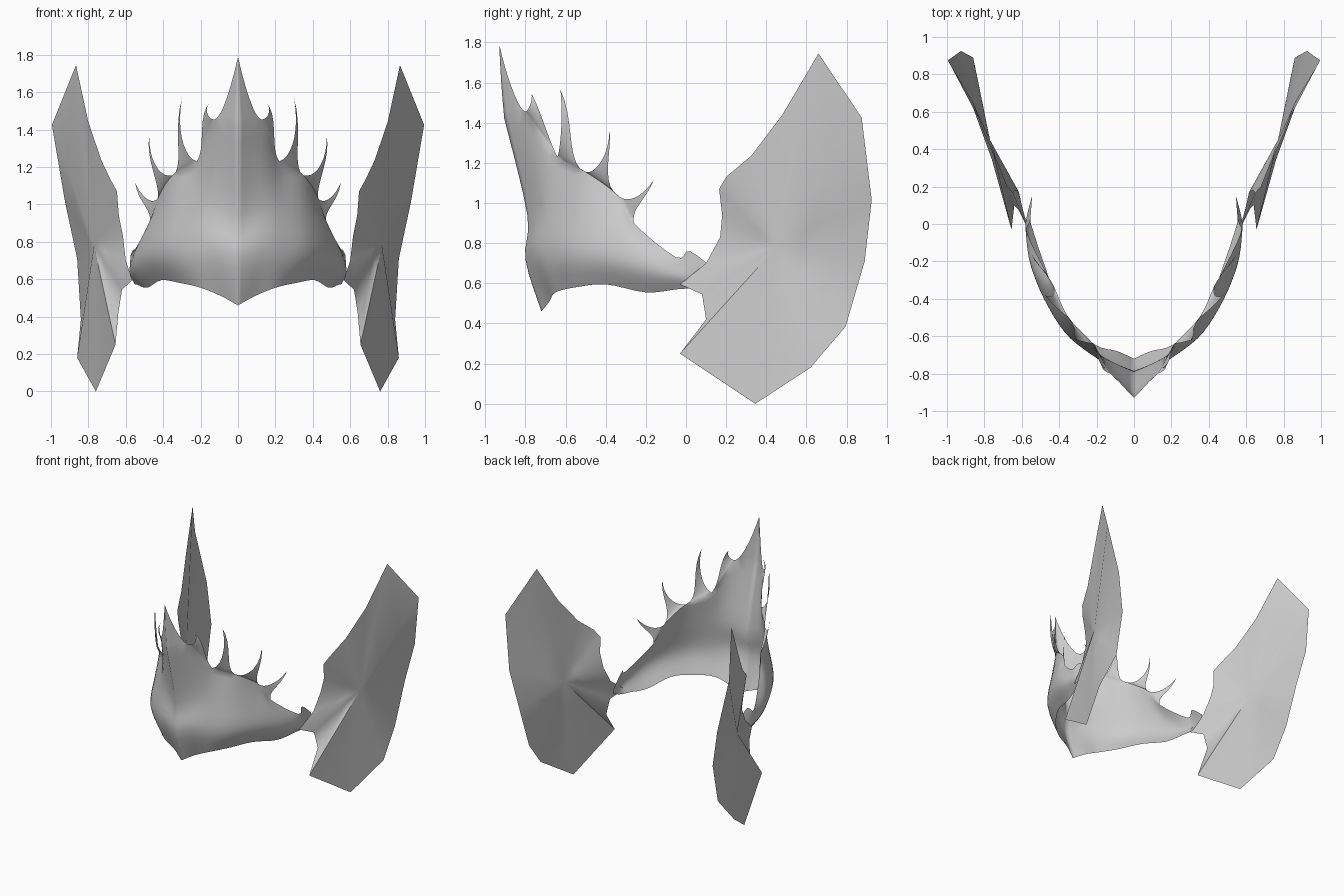
import bpy
import bmesh
from mathutils import Vector

cube = bpy.data.objects.get("Cube")
if cube:
    bpy.data.objects.remove(cube, do_unlink=True)

GREY = (0.6, 0.6, 0.6, 1.0)
grey = bpy.data.materials.new("plain grey")
grey.use_nodes = True
grey.diffuse_color = GREY
grey.node_tree.nodes["Principled BSDF"].inputs["Base Color"].default_value = GREY


def catmull(points, steps):
    """Smooth curve passing through all the points."""
    pts = [Vector(p) for p in points]
    pts = [pts[0]] + pts + [pts[-1]]
    out = []
    for a, b, c, d in zip(pts, pts[1:], pts[2:], pts[3:]):
        for i in range(steps):
            t = i / steps
            out.append(b + (c - a) * t / 2
                       + (a * 2 - b * 5 + c * 4 - d) * t ** 2 / 2
                       + (b * 3 - a - c * 3 + d) * t ** 3 / 2)
    out.append(pts[-2])
    return out


def bezier(a, b, c, d, t):
    a, b, c, d = map(Vector, (a, b, c, d))
    s = 1 - t
    return a * s ** 3 + b * 3 * s * s * t + c * 3 * s * t * t + d * t ** 3


def add_grid(bm, rows):
    """Skin equal-length rows of points with quads."""
    verts = [[bm.verts.new(p) for p in row] for row in rows]
    for low, high in zip(verts, verts[1:]):
        for i in range(len(low) - 1):
            bm.faces.new((low[i], low[i + 1], high[i + 1], high[i]))


def finish(name, bm):
    """Weld, shade and mirror one half sheet."""
    bmesh.ops.remove_doubles(bm, verts=bm.verts, dist=0.0005)
    bmesh.ops.dissolve_degenerate(bm, edges=bm.edges, dist=0.0001)
    mesh = bpy.data.meshes.new(name)
    bm.to_mesh(mesh)
    bm.free()
    mesh.materials.append(grey)
    obj = bpy.data.objects.new(name, mesh)
    bpy.context.collection.objects.link(obj)
    mirror = obj.modifiers.new("mirror", "MIRROR")
    mirror.use_clip = True
    bpy.ops.object.select_all(action="DESELECT")
    obj.select_set(True)
    bpy.context.view_layer.objects.active = obj
    bpy.ops.object.shade_smooth_by_angle(angle=1.0)
    return obj


# Crown band: columns from the front keel to the rear end, bottom to top
columns = [
    [(0, -.72, .46), (0, -.80, .72), (0, -.79, .94), (0, -.905, 1.42)],
    [(.09, -.68, .51), (.12, -.76, .75), (.12, -.735, 1), (.125, -.8, 1.455)],
    [(.2, -.65, .555), (.24, -.69, .74), (.225, -.67, .98), (.22, -.64, 1.23)],
    [(.31, -.55, .58), (.37, -.58, .74), (.355, -.55, .96), (.35, -.5, 1.155)],
    [(.41, -.40, .595), (.48, -.4, .72), (.46, -.39, .88), (.43, -.33, 1.03)],
    [(.485, -.2, .555), (.55, -.21, .66), (.54, -.23, .77), (.47, -.26, .9)],
    [(.535, -.05, .57), (.575, -.05, .63), (.575, -.05, .69), (.57, -.05, .73)],
    [(.555, .03, .58), (.575, .03, .63), (.57, .03, .69), (.555, .02, .76)],
    [(.545, .15, .63), (.545, .15, .64), (.545, .15, .65), (.545, .15, .66)],
]
STEPS = 4
rails = [catmull(rail, STEPS) for rail in zip(*columns)]
band = [catmull(column, STEPS) for column in zip(*rails)]
crown = bmesh.new()
add_grid(crown, list(zip(*band)))
rim = rails[-1]

# Spikes: front edge controls, tip, rear edge controls
spikes = [
    [(0, -.915, 1.52), (0, -.925, 1.65), (0, -.93, 1.79),
     (.09, -.83, 1.46), (.04, -.89, 1.61)],
    [(.16, -.79, 1.45), (.185, -.76, 1.51), (.15, -.77, 1.545),
     (.17, -.68, 1.30), (.22, -.73, 1.48)],
    [(.29, -.63, 1.25), (.33, -.61, 1.40), (.30, -.625, 1.565),
     (.285, -.6, 1.19), (.35, -.55, 1.40)],
    [(.41, -.46, 1.14), (.475, -.385, 1.22), (.475, -.38, 1.365),
     (.41, -.43, 1.09), (.495, -.37, 1.24)],
    [(.46, -.28, 1.0), (.51, -.22, 1.03), (.55, -.16, 1.115),
     (.46, -.27, .98), (.53, -.21, 1.0)],
]
LEVELS = 9
for n, (front_a, front_b, tip, rear_a, rear_b) in enumerate(spikes):
    base = rim[n * STEPS:(n + 1) * STEPS + 1]
    rows = []
    for level in range(LEVELS + 1):
        t = level / LEVELS
        front = bezier(base[0], front_a, front_b, tip, t)
        rear = bezier(base[-1], rear_a, rear_b, tip, t)
        row = []
        for i, point in enumerate(base):
            s = i / STEPS
            bow = point - base[0].lerp(base[-1], s)
            row.append(front.lerp(rear, s) + bow * (1 - t) ** 2)
        rows.append(row)
    add_grid(crown, rows)
finish("spiked_crown", crown)

# Side fins: a fan of webbing around a shallow hub
outer_edge = [
    (.866, .66, 1.745), (.995, .875, 1.425), (.925, .925, 1.015),
    (.86, .89, .71), (.84, .795, .385), (.86, .62, .18), (.76, .345, 0),
]
inner_edge = [
    (.655, -.03, .25), (.64, .1, .42), (.62, .08, .545), (.565, -.03, .595),
    (.6, .1, .7), (.615, .17, .83), (.637, .18, .94), (.647, .165, 1.07),
    (.68, .2, 1.13), (.73, .325, 1.235), (.80, .48, 1.44),
]
hub = Vector((.77, .45, .78))
outline = [Vector(p) for p in outer_edge + inner_edge]
outline.append(outline[0])
fin = bmesh.new()
add_grid(fin, [[p.lerp(hub, t) for p in outline] for t in (0, .35, .7, 1)])
bmesh.ops.recalc_face_normals(fin, faces=fin.faces)
finish("side_fins", fin)
